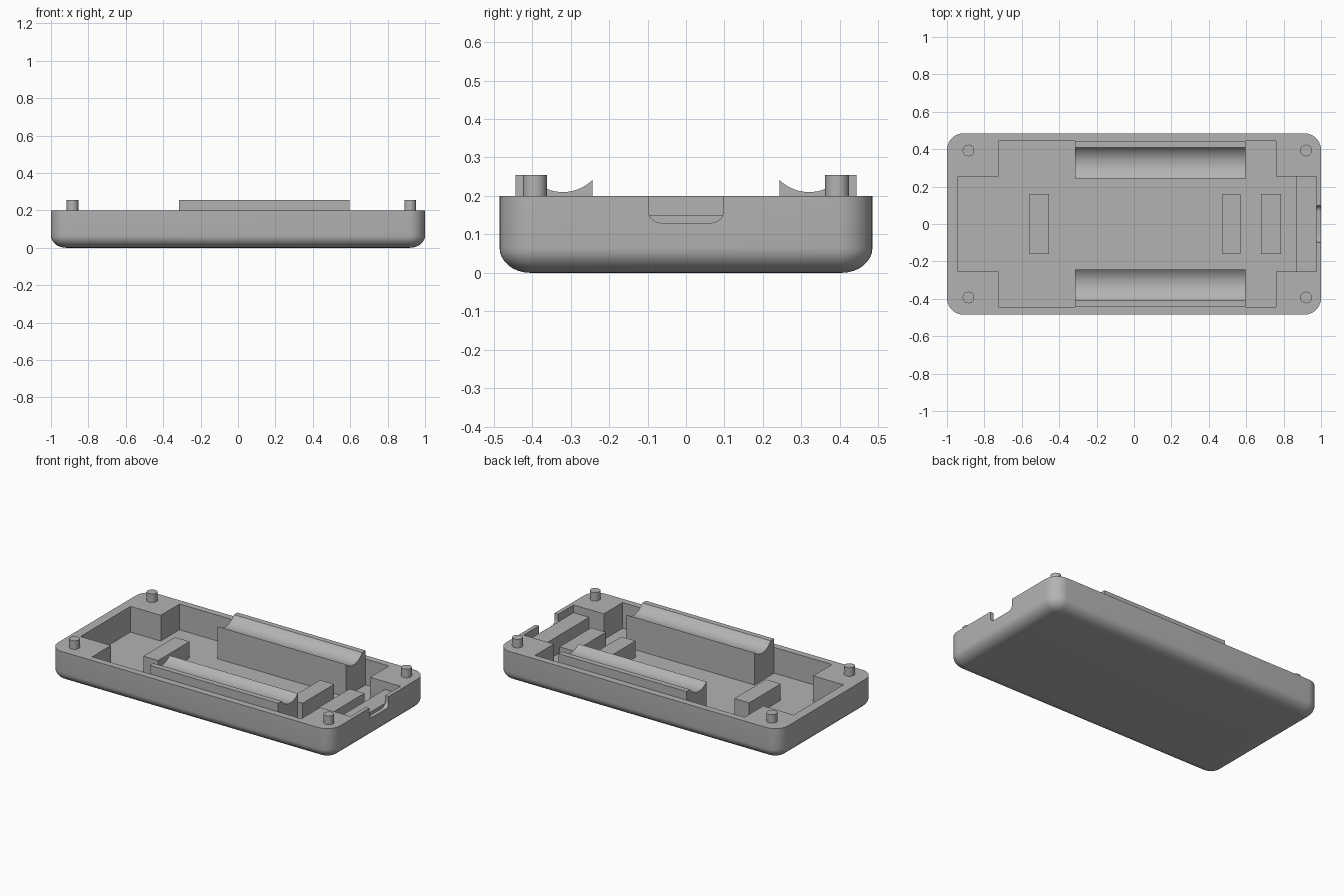
import bpy, bmesh, math

if "Cube" in bpy.data.objects:
    bpy.data.objects.remove(bpy.data.objects["Cube"])

grey = bpy.data.materials.new("matte grey")
grey.diffuse_color = (0.45, 0.45, 0.45, 1)
grey.use_nodes = True
grey.node_tree.nodes["Principled BSDF"].inputs["Base Color"].default_value = grey.diffuse_color

FLOOR, RIM, PIN_TOP = 0.035, 0.2, 0.255


def finish(name, bm):
    bmesh.ops.recalc_face_normals(bm, faces=bm.faces)
    me = bpy.data.meshes.new(name)
    bm.to_mesh(me)
    bm.free()
    me.materials.append(grey)
    ob = bpy.data.objects.new(name, me)
    bpy.context.collection.objects.link(ob)
    return ob


def loft(name, rings):
    """Skin a stack of matching closed rings and cap both ends."""
    bm = bmesh.new()
    rows = [[bm.verts.new(p) for p in ring] for ring in rings]
    n = len(rows[0])
    for a, b in zip(rows, rows[1:]):
        for i in range(n):
            j = (i + 1) % n
            bm.faces.new((a[i], a[j], b[j], b[i]))
    bm.faces.new(rows[0])
    bm.faces.new(rows[-1])
    return finish(name, bm)


def prism_x(name, profile, x0, x1):
    return loft(name, [[(x, y, z) for y, z in profile] for x in (x0, x1)])


def prism_z(name, profile, z0, z1):
    return loft(name, [[(x, y, z) for x, y in profile] for z in (z0, z1)])


def block(name, x0, x1, half_y, z0, z1):
    return prism_z(name, [(x0, -half_y), (x1, -half_y), (x1, half_y), (x0, half_y)], z0, z1)


def rounded_rect(hx, hy, r, z, steps=10):
    pts = []
    for q, (sx, sy) in enumerate([(1, 1), (-1, 1), (-1, -1), (1, -1)]):
        for i in range(steps + 1):
            a = math.pi / 2 * (q + i / steps)
            pts.append((sx * (hx - r) + r * math.cos(a), sy * (hy - r) + r * math.sin(a), z))
    return pts


def activate(ob):
    bpy.ops.object.select_all(action='DESELECT')
    ob.select_set(True)
    bpy.context.view_layer.objects.active = ob


def cut(ob, cutter):
    mod = ob.modifiers.new("cut", 'BOOLEAN')
    mod.operation, mod.solver, mod.object = 'DIFFERENCE', 'EXACT', cutter
    activate(ob)
    bpy.ops.object.modifier_apply(modifier=mod.name)
    bpy.data.objects.remove(cutter)


def smooth(ob):
    activate(ob)
    bpy.ops.object.shade_smooth_by_angle(angle=math.radians(30))


# tray with rounded corners and a rounded underside edge
rings = []
for i in range(9):
    a = math.pi / 2 * i / 8
    inset = 0.08 * (1 - math.sin(a))
    rings.append(rounded_rect(1 - inset, 0.485 - inset, 0.09 - inset, 0.065 * (1 - math.cos(a))))
rings.append(rounded_rect(1, 0.485, 0.09, RIM))
tray = loft("tray", rings)

# cross-shaped pocket that leaves four corner posts
pocket = [(-0.725, -0.443), (0.76, -0.443), (0.76, -0.253), (0.975, -0.253),
          (0.975, 0.253), (0.76, 0.253), (0.76, 0.443), (-0.725, 0.443),
          (-0.725, 0.253), (-0.94, 0.253), (-0.94, -0.253), (-0.725, -0.253)]
cut(tray, prism_z("pocket_cutter", pocket, FLOOR, 0.4))

# connector notch in the right end wall
notch = [(0.098, 0.3), (-0.098, 0.3)]
for sign, start in ((-1, math.pi), (1, 1.5 * math.pi)):
    for i in range(7):
        a = start + math.pi / 2 * i / 6
        notch.append((sign * 0.066 + 0.032 * math.cos(a), 0.162 + 0.032 * math.sin(a)))
cut(tray, prism_x("notch_cutter", notch, 0.96, 1.1))
smooth(tray)

# shelf behind the notch and three support blocks
block("connector_shelf", 0.865, 0.975, 0.253, FLOOR - 0.01, 0.15)
for k, (x0, x1) in enumerate([(-0.56, -0.455), (0.47, 0.57), (0.68, 0.785)]):
    block(f"support_block_{k + 1}", x0, x1, 0.16, FLOOR - 0.01, 0.14)

# long cradles with a hollowed top, mirrored front and back
R, CY, CZ = 0.109, 0.32, 0.319
a0 = math.asin((0.243 - CY) / R)
a1 = math.acos((CZ - PIN_TOP) / R)
for name, s in (("front_cradle", -1), ("back_cradle", 1)):
    prof = [(s * 0.443, PIN_TOP), (s * 0.443, FLOOR - 0.01), (s * 0.243, FLOOR - 0.01)]
    for i in range(17):
        a = a0 + (a1 - a0) * i / 16
        prof.append((s * (CY + R * math.sin(a)), CZ - R * math.cos(a)))
    smooth(prism_x(name, prof, -0.315, 0.595))

# locating pins on the corner posts
for x, xn in ((-0.885, "left"), (0.92, "right")):
    for y, yn in ((-0.393, "front"), (0.393, "back")):
        circle = [(x + 0.031 * math.cos(t * math.pi / 16), y + 0.031 * math.sin(t * math.pi / 16))
                  for t in range(32)]
        smooth(prism_z(f"{yn}_{xn}_pin", circle, RIM - 0.02, PIN_TOP))
